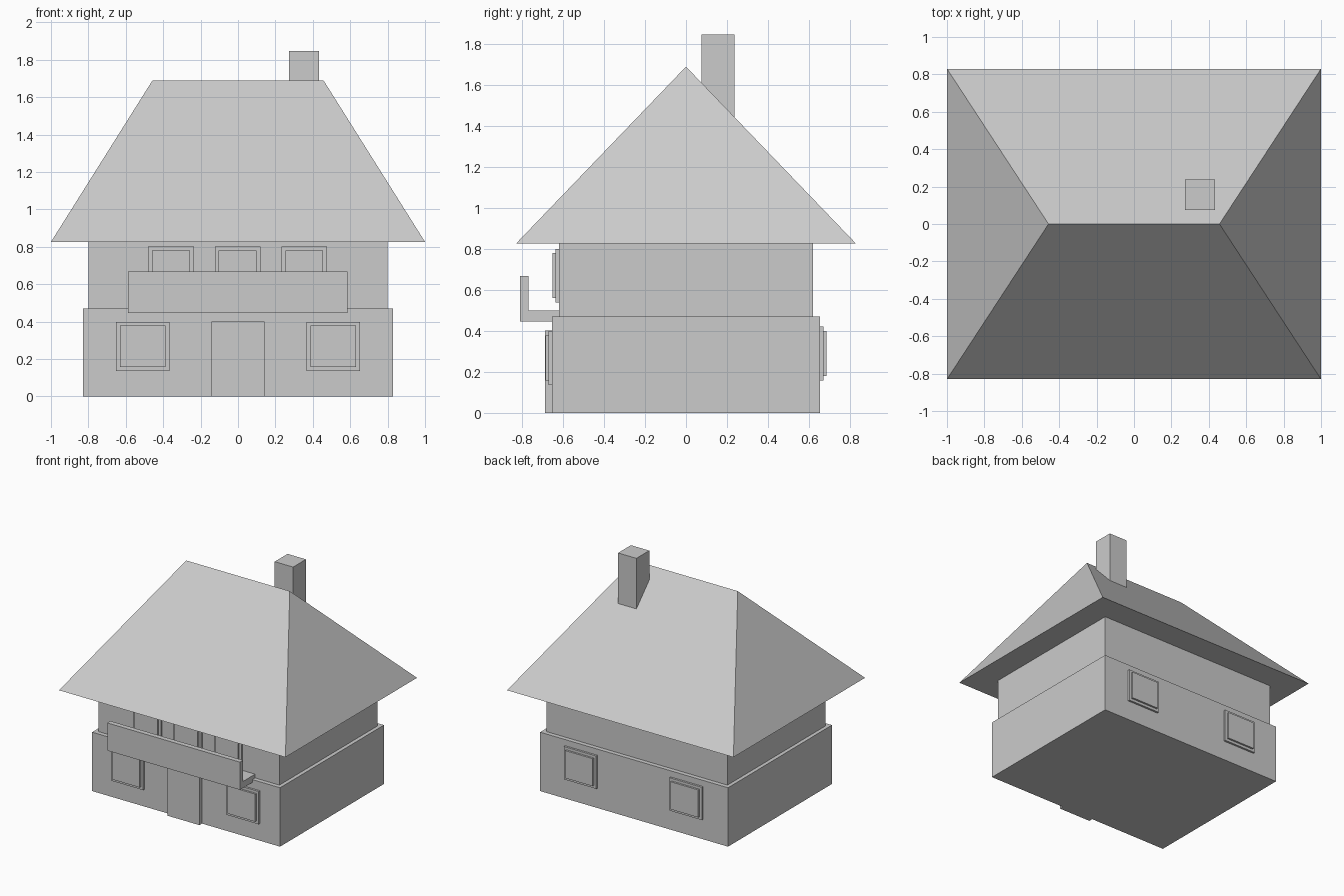
import bpy
import bmesh

default = bpy.data.objects.get("Cube")
if default:
    bpy.data.objects.remove(default, do_unlink=True)

# One plain grey for the whole house
grey = bpy.data.materials.new("light grey")
grey.use_nodes = True
grey.diffuse_color = (0.6, 0.6, 0.6, 1)
grey.node_tree.nodes["Principled BSDF"].inputs["Base Color"].default_value = grey.diffuse_color


def finish(name, bm):
    bmesh.ops.recalc_face_normals(bm, faces=bm.faces)
    mesh = bpy.data.meshes.new(name)
    bm.to_mesh(mesh)
    bm.free()
    mesh.materials.append(grey)
    obj = bpy.data.objects.new(name, mesh)
    bpy.context.collection.objects.link(obj)
    return obj


def box(name, xs, ys, zs):
    """Axis-aligned box from its three ranges."""
    bm = bmesh.new()
    bmesh.ops.create_cube(bm, size=1)
    for v in bm.verts:
        v.co = [r[0] if c < 0 else r[1] for c, r in zip(v.co, (xs, ys, zs))]
    return finish(name, bm)


def window(name, x, z, half, wall_y):
    """Stepped window: a frame with a smaller raised pane on it."""
    out = 1 if wall_y > 0 else -1
    for part, inset, depth in (("frame", 0, 0.016), ("pane", 0.021, 0.031)):
        h = half - inset
        tall = 0.131 - inset
        ys = sorted((wall_y - out * 0.01, wall_y + out * depth))
        box(f"{name}_{part}", (x - h, x + h), ys, (z - tall, z + tall))


# Walls: wider ground floor, set-back upper floor
box("ground_floor", (-0.83, 0.83), (-0.655, 0.655), (0, 0.47))
box("upper_floor", (-0.8, 0.8), (-0.62, 0.62), (0.46, 0.83))

# Hipped roof: a block whose top collapses into the ridge
bm = bmesh.new()
bmesh.ops.create_cube(bm, size=2)
for v in bm.verts:
    if v.co.z > 0:
        v.co = (v.co.x * 0.457, 0, 1.69)
    else:
        v.co = (v.co.x, v.co.y * 0.83, 0.826)
bmesh.ops.remove_doubles(bm, verts=bm.verts, dist=0.001)
finish("hipped_roof", bm)
box("chimney", (0.272, 0.434), (0.075, 0.237), (1.42, 1.847))

# Balcony: L-shaped section swept across the front
section = [(-0.61, 0.447), (-0.81, 0.447), (-0.81, 0.668),
           (-0.77, 0.668), (-0.77, 0.5), (-0.61, 0.5)]
bm = bmesh.new()
face = bm.faces.new([bm.verts.new((-0.587, y, z)) for y, z in section])
side = bmesh.ops.extrude_face_region(bm, geom=[face])["geom"]
for v in side:
    if isinstance(v, bmesh.types.BMVert):
        v.co.x = 0.585
finish("balcony", bm)

# Door and windows
box("front_door", (-0.143, 0.141), (-0.688, -0.64), (0, 0.402))
for label, s in (("left", 1), ("right", -1)):
    window(f"front_{label}_window", s * 0.51, 0.268, 0.143, -0.655)
    window(f"back_{label}_window", s * 0.466, 0.29, 0.143, 0.655)
for label, x in (("left", 0.354), ("middle", -0.002), ("right", -0.358)):
    window(f"upper_{label}_window", x, 0.67, 0.122, -0.62)
